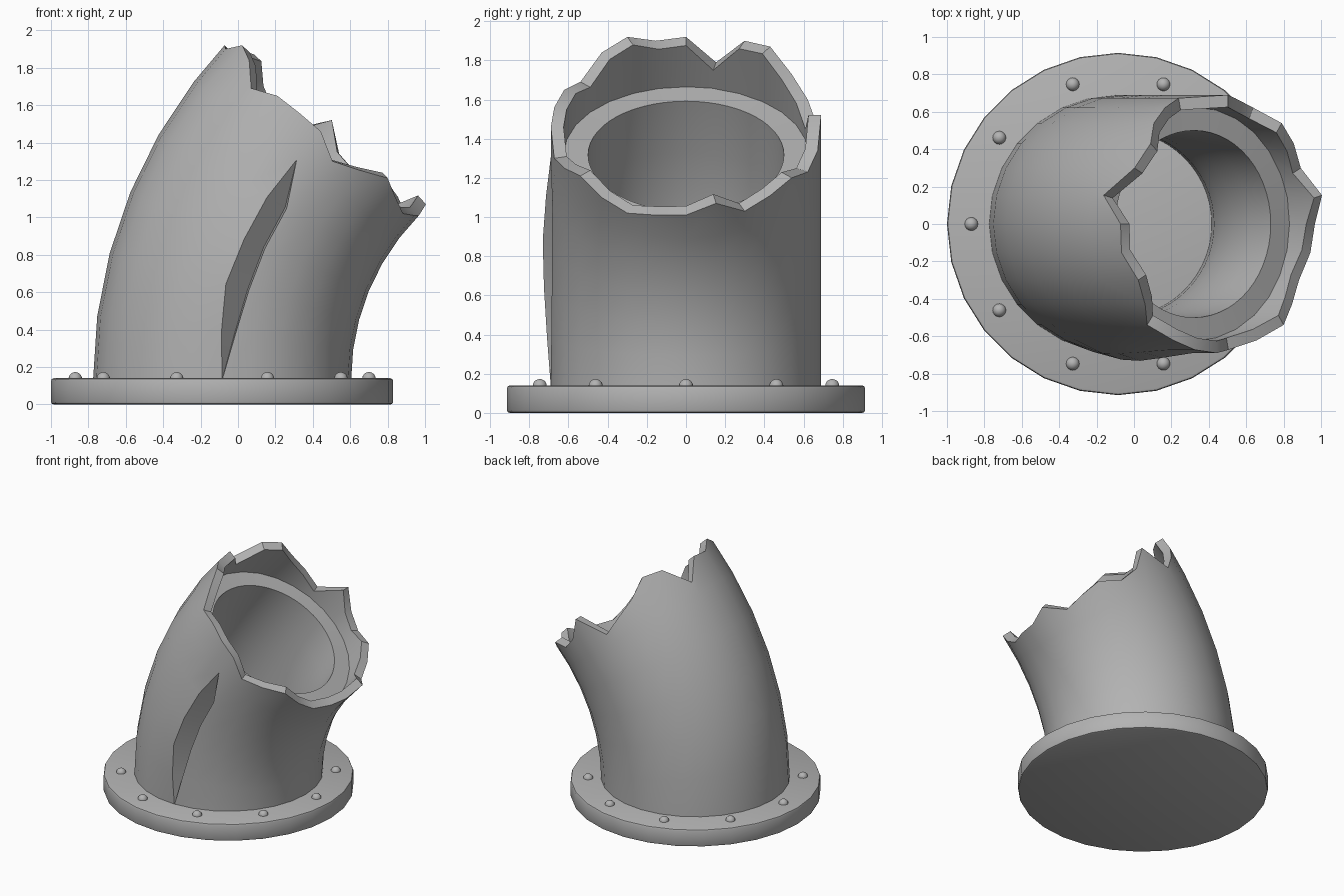
import bpy, bmesh
from math import sin, cos, asin, pi, radians

if "Cube" in bpy.data.objects:
    bpy.data.objects.remove(bpy.data.objects["Cube"])

CX, R, Z0 = -0.085, 1.94, 0.13      # base centre, bend radius, bend start height
N = 28
LEDGE = radians(37.4)
ROWS = [LEDGE * i / 5 for i in range(6)]

# Dark grey metal
metal = bpy.data.materials.new("dark_grey_metal")
metal.diffuse_color = (0.45, 0.45, 0.45, 1)
metal.use_nodes = True
metal.node_tree.nodes["Principled BSDF"].inputs["Base Color"].default_value = metal.diffuse_color


def pipe_point(a, r, t):
    """Point at section angle a, radius r, bend angle t."""
    rho = R - r * cos(a)
    return (CX + R - rho * cos(t), r * sin(a), Z0 + rho * sin(t))


def loft(name, rows):
    """Closed rings joined row by row."""
    bm = bmesh.new()
    rings = [[bm.verts.new(p) for p in row] for row in rows]
    n = len(rows[0])
    for lo, hi in zip(rings, rings[1:]):
        for i in range(n):
            j = (i + 1) % n
            bm.faces.new((lo[i], lo[j], hi[j], hi[i]))
    bmesh.ops.remove_doubles(bm, verts=bm.verts, dist=0.0005)
    return finish(name, bm)


def finish(name, bm, angle=32):
    me = bpy.data.meshes.new(name)
    bm.to_mesh(me)
    bm.free()
    me.materials.append(metal)
    ob = bpy.data.objects.new(name, me)
    bpy.context.collection.objects.link(ob)
    bpy.ops.object.select_all(action='DESELECT')
    ob.select_set(True)
    bpy.context.view_layer.objects.active = ob
    bpy.ops.object.shade_smooth_by_angle(angle=radians(angle))
    return ob


# Broken outer shell: rim height for each of the 28 columns, from +x anticlockwise
rim = [1.01, 1.07, 1.03, 1.11, 1.20, 1.23, 1.34, 1.52, 1.46, 1.60, 1.73, 1.87, 1.90, 1.79,
       1.92, 1.90, 1.92, 1.84, 1.69, 1.65, 1.56, 1.46, 1.30, 1.25, 1.21, 1.10, 1.02, 1.01]
RO, RI = 0.69, 0.625
CRACK = 21                           # column on the front where the wall is split
# per row: left lip shift, left lip bulge, right lip shift
split = [(0, 0, 0), (-.02, .02, .055), (-.045, .037, .08),
         (-.03, .042, .09), (-.02, .025, .10), (0, 0, 0)]


def ring(r, ts, cut=None):
    pts = []
    for k in range(N):
        a, t = 2 * pi * k / N, ts[k]
        if k == CRACK:
            left, bulge, right = cut or (0, 0, 0)
            pts.append(pipe_point(a + left / r, r + bulge, t))
            pts.append(pipe_point(a + right / r, RI if right else r, t))
            pts.append(pipe_point(a + right / r, r, t))
        else:
            push = cut[1] * 0.5 if cut and k == CRACK - 1 else 0
            pts.append(pipe_point(a, r + push, t))
    return pts


rim_t = [asin((z - Z0) / (R - RO * cos(2 * pi * k / N))) for k, z in enumerate(rim)]
rows = [ring(RO, [t] * N, cut) for t, cut in zip(ROWS, split)]
rows += [ring(RO, rim_t), ring(RI, rim_t), ring(RI, [LEDGE - 0.03] * N)]
loft("broken_pipe_shell", rows)

# Inner liner with the flat ledge, its top tilted slightly
M = 56
spec = [(0.64, 1)] + [(0.5, s / 5) for s in range(5, -1, -1)]
loft("inner_liner", [[pipe_point(a, r, s * (LEDGE + radians(0.35 + 0.95 * cos(a))))
                      for a in (2 * pi * i / M for i in range(M))] for r, s in spec])

# Base flange
bm = bmesh.new()
ends = [[bm.verts.new((CX + 0.915 * cos(2 * pi * i / N), 0.915 * sin(2 * pi * i / N), z))
         for i in range(N)] for z in (0, 0.14)]
bm.faces.new(ends[0][::-1])
bm.faces.new(ends[1])
for i in range(N):
    j = (i + 1) % N
    bm.faces.new((ends[0][i], ends[0][j], ends[1][j], ends[1][i]))
edges = [e for e in bm.edges if abs(e.verts[0].co.z - e.verts[1].co.z) < 0.01]
bmesh.ops.bevel(bm, geom=edges, offset=0.015, segments=2, affect='EDGES', profile=0.5)
finish("base_flange", bm)

# Ten domed bolts round the flange
for i in range(10):
    a = 2 * pi * i / 10
    bm = bmesh.new()
    bmesh.ops.create_uvsphere(bm, u_segments=16, v_segments=10, radius=0.036)
    ob = finish(f"flange_bolt_{i + 1}", bm, 60)
    ob.location = (CX + 0.785 * cos(a), 0.785 * sin(a), 0.137)
